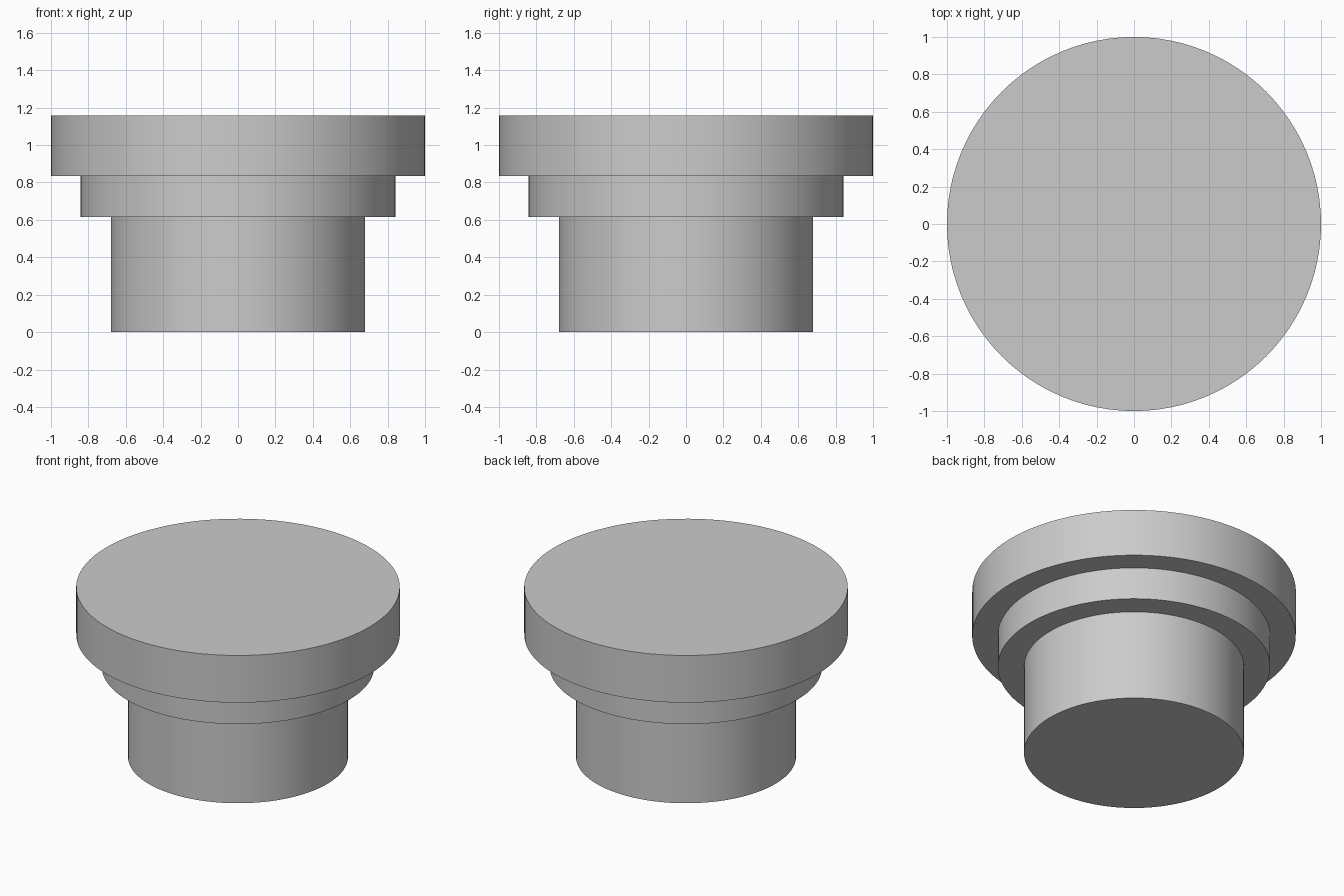
import bpy
import bmesh
import math

cube = bpy.data.objects.get("Cube")
if cube:
    bpy.data.objects.remove(cube, do_unlink=True)

# One plain grey for the whole part
GREY = (0.6, 0.6, 0.6, 1.0)
grey = bpy.data.materials.new("plain grey")
grey.use_nodes = True
grey.diffuse_color = GREY
grey.node_tree.nodes["Principled BSDF"].inputs["Base Color"].default_value = GREY

SIDES = 96
STEM_R, COLLAR_R, HEAD_R = 0.68, 0.842, 1.0
COLLAR_Z, HEAD_Z, TOP_Z = 0.615, 0.835, 1.157

# Stepped outline from the bottom centre to the top centre
profile = [
    (0, 0), (STEM_R, 0), (STEM_R, COLLAR_Z), (COLLAR_R, COLLAR_Z),
    (COLLAR_R, HEAD_Z), (HEAD_R, HEAD_Z), (HEAD_R, TOP_Z), (0, TOP_Z),
]

# Turn the outline into a solid stepped plug
bm = bmesh.new()
verts = [bm.verts.new((r, 0, z)) for r, z in profile]
edges = [bm.edges.new(pair) for pair in zip(verts, verts[1:])]
bmesh.ops.spin(bm, geom=verts + edges, cent=(0, 0, 0), axis=(0, 0, 1),
               angle=math.tau, steps=SIDES, use_duplicate=False)
bmesh.ops.remove_doubles(bm, verts=bm.verts, dist=0.0001)
bmesh.ops.recalc_face_normals(bm, faces=bm.faces)

mesh = bpy.data.meshes.new("stepped_plug")
bm.to_mesh(mesh)
bm.free()
mesh.materials.append(grey)
plug = bpy.data.objects.new("stepped_plug", mesh)
bpy.context.collection.objects.link(plug)

# Smooth round walls with crisp step edges
bpy.ops.object.select_all(action="DESELECT")
plug.select_set(True)
bpy.context.view_layer.objects.active = plug
bpy.ops.object.shade_smooth_by_angle(angle=math.radians(30))
